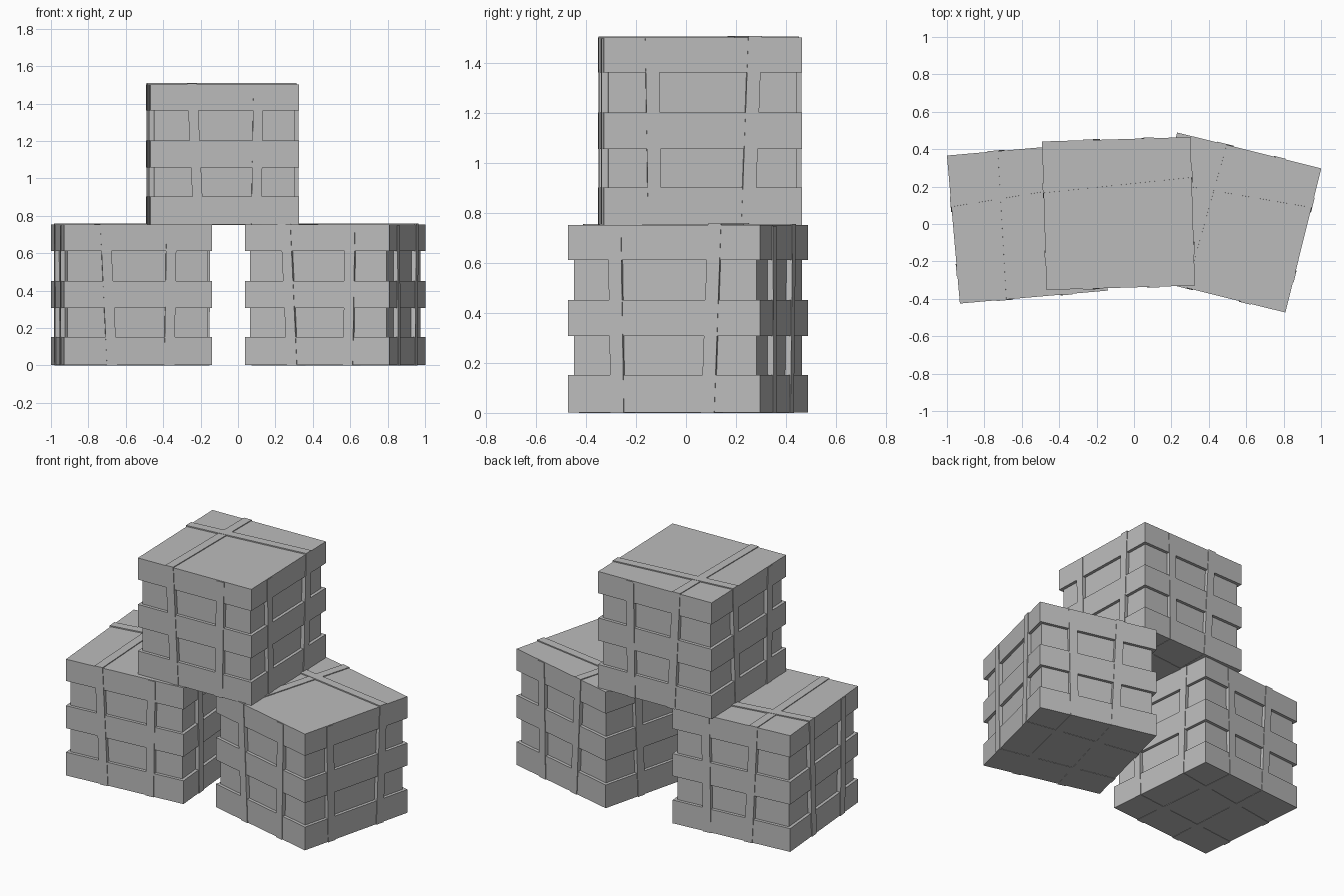
import bpy, bmesh
from math import radians
from mathutils import Matrix, Vector

if "Cube" in bpy.data.objects:
    bpy.data.objects.remove(bpy.data.objects["Cube"], do_unlink=True)

grey = bpy.data.materials.new("plain_grey")
grey.use_nodes = True
colour = (0.5, 0.5, 0.5, 1)
grey.diffuse_color = colour
grey.node_tree.nodes["Principled BSDF"].inputs["Base Color"].default_value = colour

HALF, HEIGHT = 0.397, 0.75
RECESS, POKE, STRAP_W = 0.02, 0.004, 0.054
BANDS = [(0, 0.15), (0.305, 0.45), (0.61, HEIGHT)]


def block(bm, corner):
    """Add a six-sided block; corner(a, b, c) places each of its corners."""
    v = {(a, b, c): bm.verts.new(corner(a, b, c))
         for a in (-1, 1) for b in (-1, 1) for c in (-1, 1)}
    for axis in range(3):
        for side in (-1, 1):
            loop = []
            for s, t in ((-1, -1), (1, -1), (1, 1), (-1, 1)):
                key = [s, t]
                key.insert(axis, side)
                loop.append(v[tuple(key)])
            bm.faces.new(loop)


def box(bm, half, z0, z1):
    block(bm, lambda a, b, c: (a * half, b * half, z1 if c > 0 else z0))


def strap(bm, along_x, offset, twist, lean, top_poke):
    """Slanted slab through the crate whose rim shows as a strap around it."""
    reach = HALF + POKE

    def corner(a, b, c):
        # a runs across the strap, b along it, c up
        across = offset + twist * b + lean * c + a * STRAP_W / 2
        z = HEIGHT + top_poke if c > 0 else -POKE / 2
        return (b * reach, across, z) if along_x else (across, b * reach, z)
    block(bm, corner)


def finish(name, bm, place):
    bmesh.ops.recalc_face_normals(bm, faces=bm.faces)
    bm.transform(place)
    mesh = bpy.data.meshes.new(name)
    bm.to_mesh(mesh)
    bm.free()
    mesh.materials.append(grey)
    obj = bpy.data.objects.new(name, mesh)
    bpy.context.collection.objects.link(obj)


def crate(name, x, y, z, degrees):
    place = Matrix.Translation(Vector((x, y, z))) @ Matrix.Rotation(radians(degrees), 4, "Z")

    # Recessed core
    bm = bmesh.new()
    box(bm, HALF - RECESS, 0.05, HEIGHT - 0.05)
    finish(name + "_core", bm, place)

    # Three wide horizontal bands
    bm = bmesh.new()
    for z0, z1 in BANDS:
        box(bm, HALF, z0, z1)
    finish(name + "_bands", bm, place)

    # Straps running front to back, then side to side
    bm = bmesh.new()
    strap(bm, False, -0.145, 0.012, -0.018, 0.005)
    strap(bm, False, 0.172, -0.003, 0.006, -0.004)
    strap(bm, True, 0.165, 0.03, 0.014, 0.007)
    strap(bm, True, -0.208, 0.01, -0.006, -0.004)
    finish(name + "_straps", bm, place)


crate("left_lower_crate", 0.52, 0.008, 0.002, -14)
crate("right_lower_crate", -0.57, 0.005, 0.002, 5)
crate("upper_crate", -0.083, 0.056, 0.752, 1.7)
